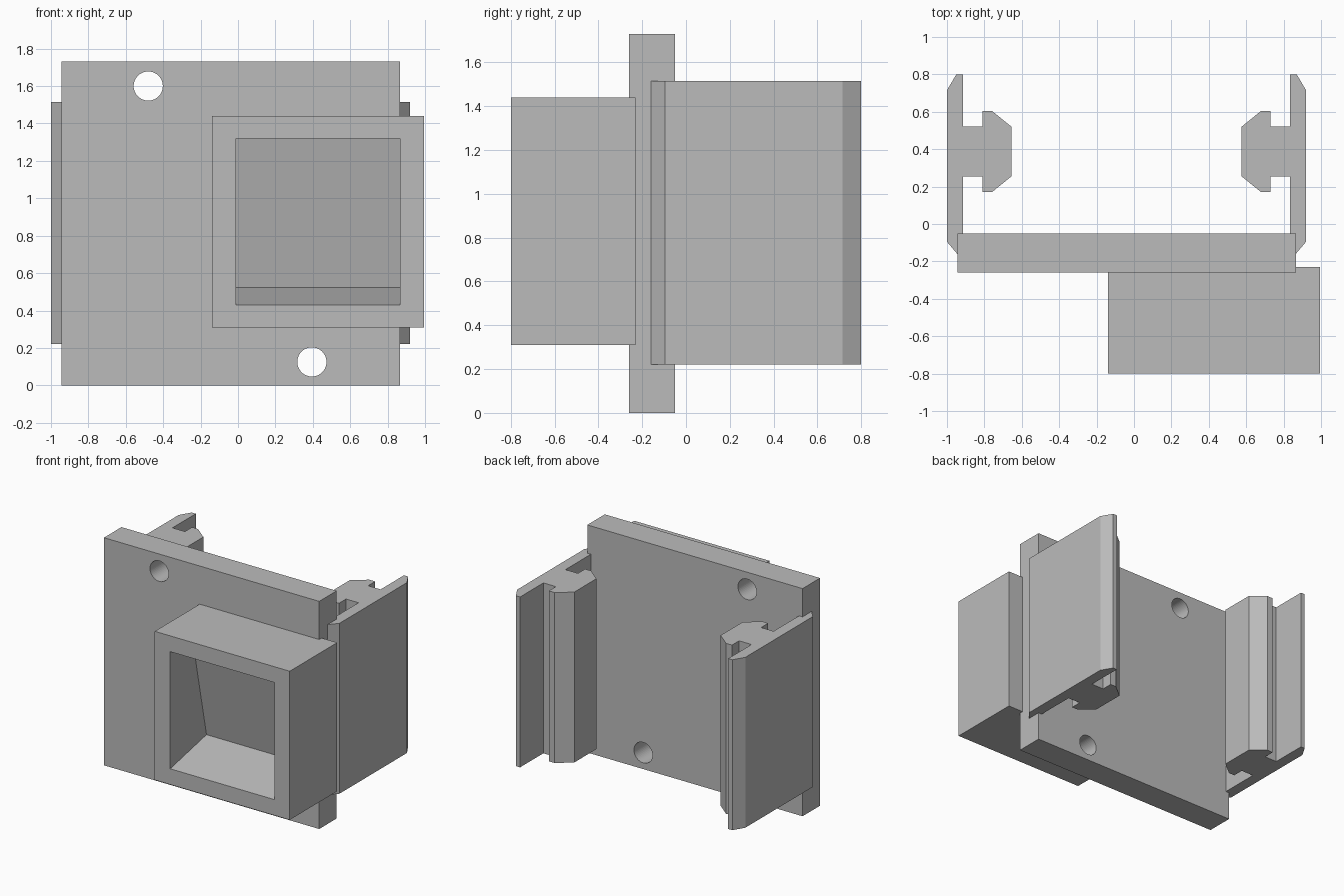
import bpy, bmesh, math
from mathutils import Matrix, Vector

cube = bpy.data.objects.get("Cube")
if cube:
    bpy.data.objects.remove(cube, do_unlink=True)

# Single plain grey
grey = bpy.data.materials.new("plain_grey")
grey.use_nodes = True
colour = (0.5, 0.5, 0.5, 1)
grey.diffuse_color = colour
grey.node_tree.nodes["Principled BSDF"].inputs["Base Color"].default_value = colour


def finish(name, bm):
    bmesh.ops.recalc_face_normals(bm, faces=bm.faces)
    mesh = bpy.data.meshes.new(name)
    bm.to_mesh(mesh)
    bm.free()
    mesh.materials.append(grey)
    obj = bpy.data.objects.new(name, mesh)
    bpy.context.scene.collection.objects.link(obj)
    return obj


def box(name, low, high):
    low, high = Vector(low), Vector(high)
    bm = bmesh.new()
    place = Matrix.Translation((low + high) / 2) @ Matrix.Diagonal((*(high - low), 1))
    bmesh.ops.create_cube(bm, size=1, matrix=place)
    return finish(name, bm)


def prism(name, points, direction):
    bm = bmesh.new()
    face = bm.faces.new([bm.verts.new(p) for p in points])
    side = bmesh.ops.extrude_face_region(bm, geom=[face])["geom"]
    bmesh.ops.translate(bm, vec=direction, verts=[v for v in side if isinstance(v, bmesh.types.BMVert)])
    return finish(name, bm)


def cut(target, cutter):
    cutter.hide_render = True
    cutter.hide_viewport = True
    cutter.display_type = 'WIRE'
    mod = target.modifiers.new(cutter.name, 'BOOLEAN')
    mod.operation = 'DIFFERENCE'
    mod.solver = 'EXACT'
    mod.object = cutter


# Back plate with two round holes
plate = box("mounting_plate", (-0.945, -0.26, 0), (0.865, -0.05, 1.73))
for label, x, z in (("upper", -0.48, 1.6), ("lower", 0.395, 0.125)):
    bm = bmesh.new()
    place = Matrix.Translation((x, -0.155, z)) @ Matrix.Rotation(math.pi / 2, 4, 'X')
    bmesh.ops.create_cone(bm, cap_ends=True, segments=48, radius1=0.078,
                          radius2=0.078, depth=0.5, matrix=place)
    cut(plate, finish(label + "_hole_cutter", bm))
bpy.context.view_layer.objects.active = plate
plate.select_set(True)
bpy.ops.object.shade_smooth_by_angle(angle=math.radians(30))

# Front housing with a square pocket tilted back by twelve degrees
housing = box("front_housing", (-0.14, -0.8, 0.31), (0.995, -0.23, 1.44))
slope = math.tan(math.radians(12))
front, floor, roof, depth = -0.8, 0.43, 1.32, 0.436
back_low = (front + depth, floor + depth * slope)
rise = (roof - floor) * math.cos(math.radians(12)) ** 2
back_high = (back_low[0] - rise * slope, back_low[1] + rise)
out = 0.1
pocket = [(front - out, floor - out * slope), back_low, back_high,
          (front - out, roof - out * slope)]
cut(housing, prism("pocket_cutter", [(-0.01, y, z) for y, z in pocket], (0.875, 0, 0)))

# Side rails: chamfered web with a T-shaped inner head, mirrored across the plate
centre = -0.04
web = [(-0.945, -0.16), (-1, -0.095), (-1, 0.715), (-0.95, 0.8), (-0.915, 0.8)]
half_head = [(-0.915, 0.52), (-0.81, 0.52), (-0.81, 0.605), (-0.76, 0.605), (-0.655, 0.52)]
head_middle = 0.3875
profile = web + half_head + [(x, 2 * head_middle - y) for x, y in reversed(half_head)]
profile.append((-0.915, -0.16))
for name, flip in (("right_rail", 1), ("left_rail", -1)):
    points = [(centre + flip * (x - centre), y, 0.22) for x, y in profile]
    prism(name, points, (0, 0, 1.295))
